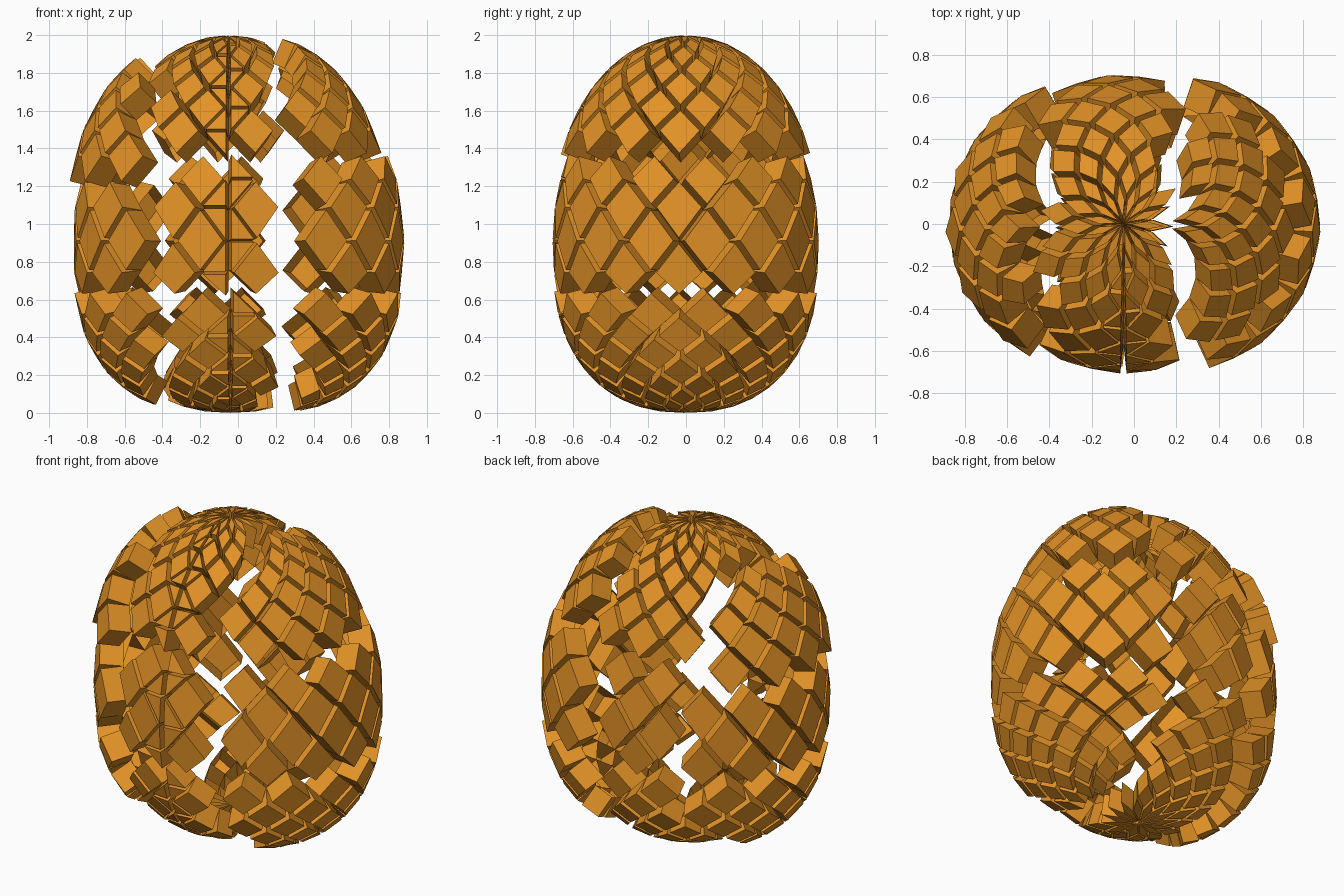
import bpy, bmesh
from math import sin, cos, pi
from mathutils import Vector

if "Cube" in bpy.data.objects:
    bpy.data.objects.remove(bpy.data.objects["Cube"])

N = 29            # columns around the egg (odd, so the pattern breaks at the front seam)
K = 10            # rings from widest line to each pole
THICK = 0.14      # scale depth
RADIUS = 0.707
MID_Z = 0.82      # height of the widest ring

mat = bpy.data.materials.new("amber_shell")
mat.diffuse_color = (0.77, 0.29, 0.02, 1)
mat.use_nodes = True
mat.node_tree.nodes["Principled BSDF"].inputs["Base Color"].default_value = mat.diffuse_color


def point(k, j, inset=THICK):
    """Point on the egg, ring k and column j; blunter below than above."""
    s = sin(abs(k) / K * pi / 2)
    if k >= 0:
        height, power, blunt = 0.97, 0.88, 2.0
    else:
        height, power, blunt = -0.82, 0.80, 2.4
    h = s ** power
    r = (RADIUS - inset) * max(1 - h ** blunt, 0) ** (1 / blunt)
    z = MID_Z + (height - (inset if k >= 0 else -inset)) * h
    t = j * 2 * pi / N - pi / 2
    return Vector((r * cos(t), r * sin(t), z))


def add_scale(bm, pts):
    """One hollow scale pushed out along its own normal."""
    n = (pts[1] - pts[0]).cross(pts[2] - pts[0])
    if len(pts) == 4:
        n = (pts[2] - pts[0]).cross(pts[3] - pts[1])
    if n.length < 1e-7:
        return
    n = n.normalized() * THICK
    low = [bm.verts.new(p) for p in pts]
    top = [bm.verts.new(p + n) for p in pts]
    bm.faces.new(top)
    for i in range(len(pts)):
        m = (i + 1) % len(pts)
        bm.faces.new((low[i], low[m], top[m], top[i]))


# broken pieces are pushed apart by these offsets
OFFSET = {
    ("left", "top"): (-0.20, 0.21), ("left", "middle"): (-0.17, 0.09), ("left", "bottom"): (-0.17, 0.0),
    ("center", "top"): (-0.05, 0.21), ("center", "middle"): (-0.05, 0.09), ("center", "bottom"): (-0.04, 0.0),
    ("right", "top"): (0.10, 0.21), ("right", "middle"): (0.175, 0.09), ("right", "bottom"): (0.175, 0.0),
}
pieces = {key: bmesh.new() for key in OFFSET}

for k in range(-K + 1, K):
    for j in range(N + 1):
        if (k + j) % 2:
            continue
        b, r, t, l, c = point(k - 1, j), point(k, j + 1), point(k + 1, j), point(k, j - 1), point(k, j)
        x = point(k, j, 0.1).x
        side = "left" if x < (-0.30 if k > 2 else -0.27) else "right" if x > 0.17 else "center"
        limit = 1 if side == "left" else 2
        row = "top" if k > limit else "bottom" if k < -1 else "middle"
        bm = pieces[side, row]
        if j == 0:                   # right edge of the front seam: triangles
            add_scale(bm, [b, r, c])
            add_scale(bm, [c, r, t])
        elif j == N:                 # left edge of the front seam
            add_scale(bm, [b, c, l])
            add_scale(bm, [c, t, l])
        else:
            add_scale(bm, [b, r, t, l])

# shell pieces
for (side, row), bm in pieces.items():
    name = f"shell_{row}_{side}"
    me = bpy.data.meshes.new(name)
    bm.to_mesh(me)
    bm.free()
    me.materials.append(mat)
    ob = bpy.data.objects.new(name, me)
    dx, dz = OFFSET[side, row]
    ob.location = (dx, 0, dz)
    bpy.context.collection.objects.link(ob)
